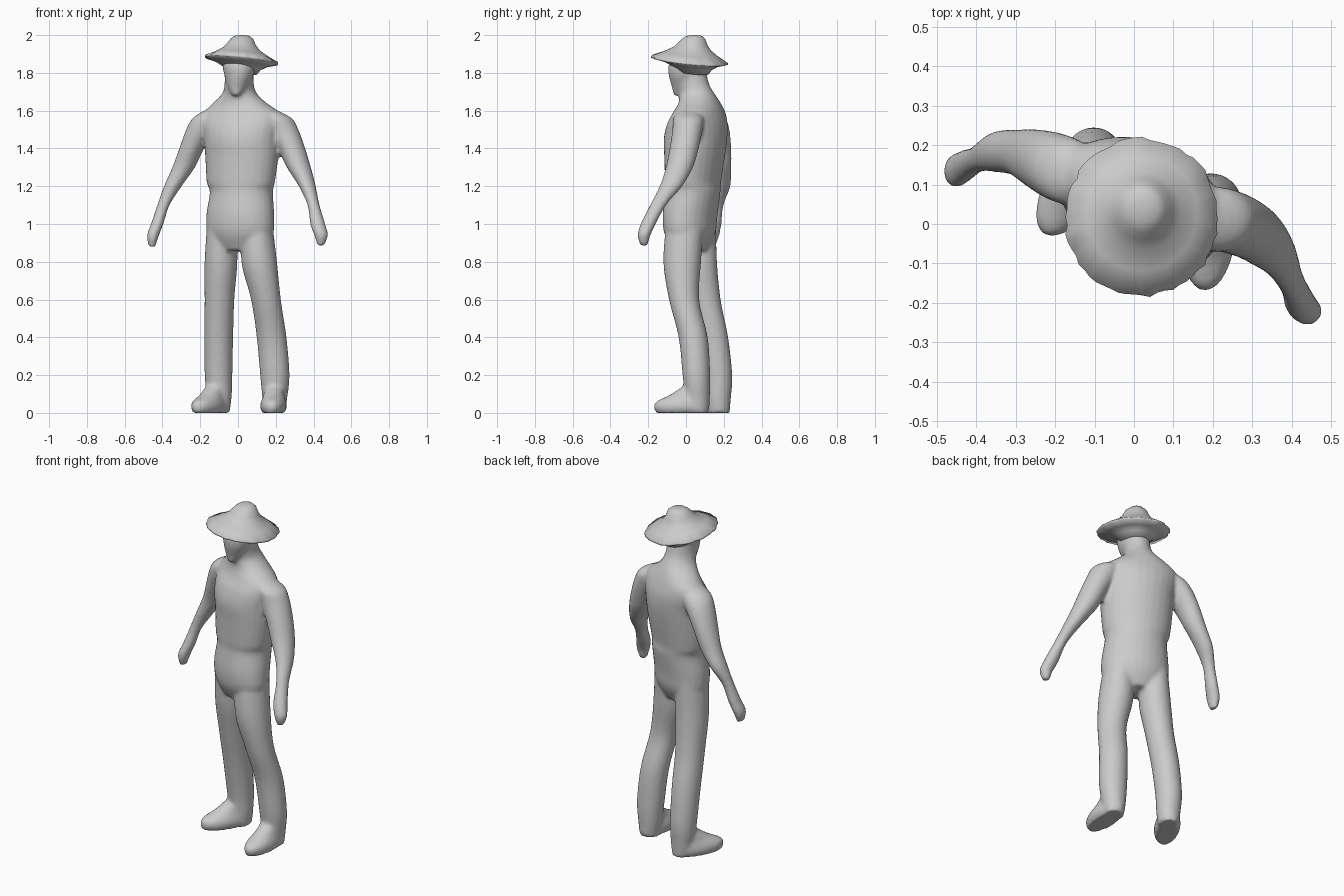
import bpy, bmesh, math, random
from mathutils import Vector

random.seed(4)

grey = bpy.data.materials.new("light_grey")
grey.diffuse_color = (0.6, 0.6, 0.6, 1)


def spline(rows, steps=5):
    """Catmull-Rom interpolation through section rows."""
    out = []
    for i in range(len(rows) - 1):
        p = [Vector(rows[min(max(j, 0), len(rows) - 1)]) for j in (i - 1, i, i + 1, i + 2)]
        for k in range(steps):
            t = k / steps
            out.append(0.5 * (2 * p[1] + (p[2] - p[0]) * t
                              + (2 * p[0] - 5 * p[1] + 4 * p[2] - p[3]) * t * t
                              + (3 * p[1] - 3 * p[2] + p[3] - p[0]) * t ** 3))
    return out + [Vector(rows[-1])]


def skin(bm, rings):
    """Bridge stacked rings and cap both ends."""
    rings = [[bm.verts.new(p) for p in ring] for ring in rings]
    n = len(rings[0])
    for lo, hi in zip(rings, rings[1:]):
        for i in range(n):
            j = (i + 1) % n
            bm.faces.new((lo[i], lo[j], hi[j], hi[i]))
    bm.faces.new(rings[0][::-1])
    bm.faces.new(rings[-1])


def loft(bm, rows, rot=0.0, n=28):
    """Stack of level ellipses: centre x, y, height, half width, half depth."""
    c, s = math.cos(rot), math.sin(rot)
    rings = []
    for x, y, z, a, b in spline(rows):
        ring = []
        for i in range(n):
            t = math.tau * i / n
            u, v = a * math.cos(t), b * math.sin(t)
            ring.append((x + u * c - v * s, y + u * s + v * c, z))
        rings.append(ring)
    skin(bm, rings)


def finish(bm, name):
    bmesh.ops.recalc_face_normals(bm, faces=bm.faces)
    mesh = bpy.data.meshes.new(name)
    bm.to_mesh(mesh)
    bm.free()
    mesh.materials.append(grey)
    for p in mesh.polygons:
        p.use_smooth = True
    ob = bpy.data.objects.new(name, mesh)
    bpy.context.collection.objects.link(ob)
    return ob


body = bmesh.new()

# torso and neck, turned so the left shoulder leads
loft(body, [(.01, .02, .86, .12, .08), (.012, .02, .95, .182, .125),
            (.012, .022, 1.05, .186, .137), (.018, .037, 1.17, .172, .14),
            (.015, .037, 1.22, .187, .14), (.02, .045, 1.35, .2, .152),
            (.02, .05, 1.45, .207, .16), (.02, .06, 1.53, .218, .148),
            (.02, .07, 1.59, .21, .122), (.01, .072, 1.64, .148, .105),
            (.008, .057, 1.69, .092, .095), (.006, .035, 1.74, .075, .09),
            (.006, .02, 1.82, .075, .085)], -.4)

# head with a pointed chin
loft(body, [(-.01, -.045, 1.68, .02, .02), (-.004, -.02, 1.73, .052, .056),
            (.005, -.002, 1.79, .078, .09), (.006, .01, 1.85, .086, .1),
            (.015, .03, 1.92, .06, .07)])

# left arm and hand
loft(body, [(.16, .01, 1.6, .05, .05), (.2, .012, 1.56, .085, .08),
            (.235, .008, 1.5, .085, .08), (.283, -.01, 1.4, .073, .077),
            (.322, -.035, 1.3, .064, .072), (.367, -.08, 1.2, .045, .06),
            (.4, -.148, 1.1, .032, .043), (.422, -.2, 1.0, .04, .04),
            (.44, -.222, .94, .036, .034), (.438, -.222, .885, .018, .02)])

# right arm and hand
loft(body, [(-.13, .12, 1.6, .05, .05), (-.16, .13, 1.56, .08, .08),
            (-.195, .145, 1.5, .08, .085), (-.245, .165, 1.4, .066, .075),
            (-.288, .18, 1.3, .06, .06), (-.345, .183, 1.2, .047, .052),
            (-.395, .165, 1.1, .033, .034), (-.428, .148, 1.0, .033, .04),
            (-.45, .135, .94, .032, .042), (-.455, .13, .88, .018, .025)])

# left leg
loft(body, [(.1, -.005, 1.02, .08, .1), (.112, -.02, .8, .094, .1),
            (.148, -.01, .6, .079, .08), (.178, .038, .4, .079, .077),
            (.195, .055, .2, .078, .073), (.195, .06, .08, .066, .066),
            (.195, .06, 0, .055, .06)], -.2)

# right leg
loft(body, [(-.085, .06, 1.02, .075, .1), (-.09, .07, .8, .086, .095),
            (-.098, .1, .6, .078, .084), (-.102, .142, .4, .076, .082),
            (-.103, .17, .2, .073, .075), (-.1, .172, .08, .066, .066),
            (-.1, .172, 0, .055, .06)], -.3)

# boots: the sole points along the heading, the upper leans back to the ankle
for x, y, heading in ((.188, -.022, -1.64), (-.152, .1, -2.11)):
    dx, dy = math.cos(heading), math.sin(heading)
    loft(body, [(x - dx * back, y - dy * back, z, a, b) for back, z, a, b in
                ((0, 0, .138, .058), (0, .03, .148, .07), (.005, .06, .14, .066),
                 (.035, .095, .1, .055), (.065, .14, .06, .05))], heading)

# fuse the figure into one soft skin
figure = finish(body, "figure")
fuse = figure.modifiers.new("fuse", 'REMESH')
fuse.mode = 'VOXEL'
fuse.voxel_size = .011
fuse.use_smooth_shade = True
soften = figure.modifiers.new("soften", 'SMOOTH')
soften.factor = .5
soften.iterations = 4

# hat: domed crown set back on a tilted brim with a frayed edge
hat = bmesh.new()
n = 60
fray = [random.uniform(-.006, .004) for _ in range(n)]
profile = [(.012, 2.0), (.04, 1.996), (.06, 1.98), (.075, 1.953), (.098, 1.926),
           (.14, 1.9), (.195, 1.872), (.195, 1.862), (.14, 1.848), (.1, 1.825), (.08, 1.80)]
rings = []
for k, (r, z) in enumerate(profile):
    cy = .05 - .033 * min(r / .195, 1)
    ring = []
    for i in range(n):
        t = math.tau * i / n
        rr = r + (fray[i] if r > .19 else 0)
        x, y = rr * math.cos(t), rr * 1.03 * math.sin(t)
        tilt = -.1 * (x + y) if r > .07 else 0
        ring.append((.02 + x, cy + y, z + tilt))
    rings.append(ring)
skin(hat, rings)
finish(hat, "hat")
